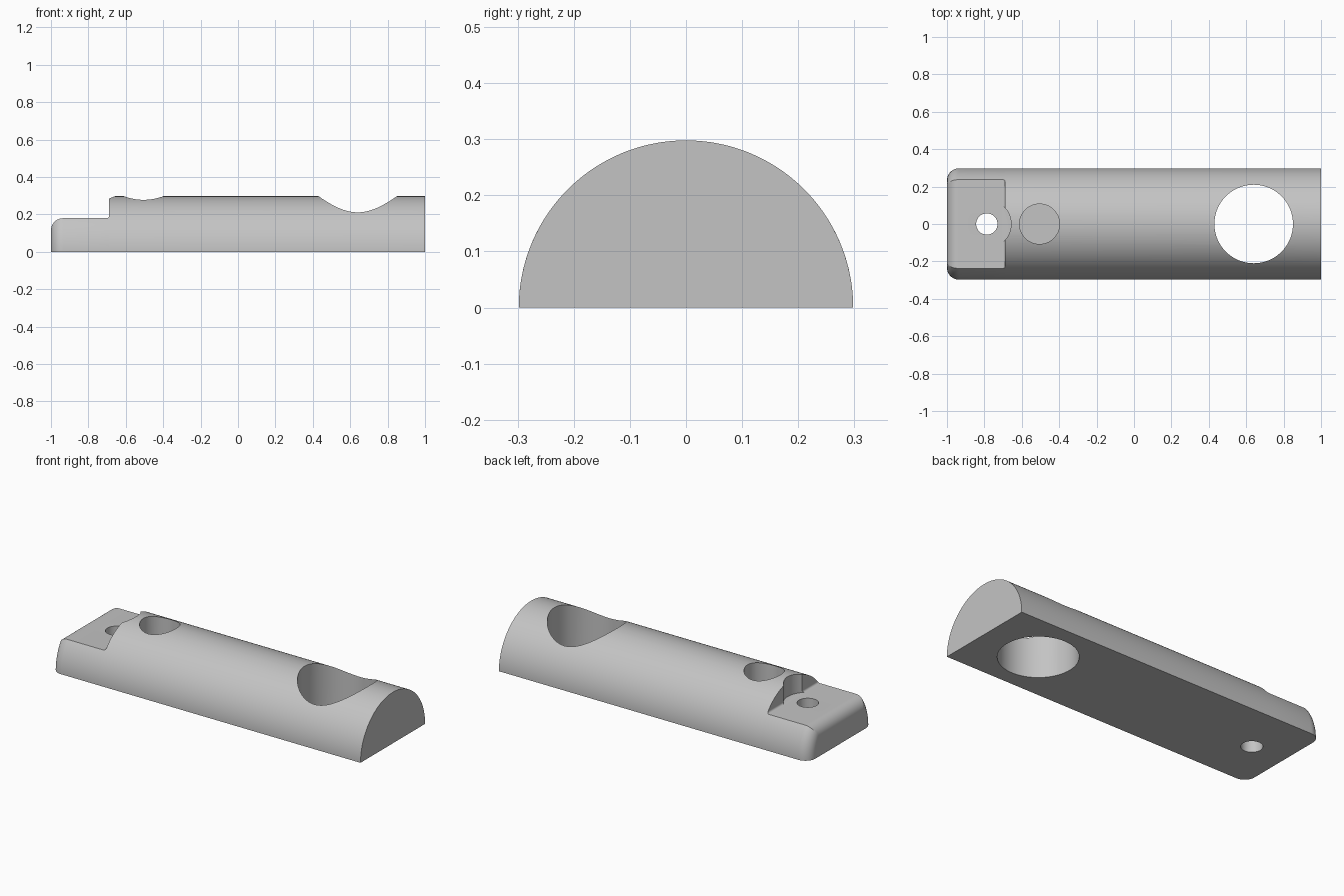
import bpy, bmesh, math

if "Cube" in bpy.data.objects:
    bpy.data.objects.remove(bpy.data.objects["Cube"])

RADIUS = 0.298      # half-round bar
TONGUE = 0.18       # height of the lowered end
STEP_X = -0.69
ROUND = 0.065       # rounding of the tongue end
FILLET = 0.012      # small fillet at the foot of the step
LOW, HIGH = 20, 48  # segments on each flank and across the top

grey = bpy.data.materials.new("light_grey")
grey.use_nodes = True
grey.diffuse_color = (0.55, 0.55, 0.55, 1)
grey.node_tree.nodes["Principled BSDF"].inputs["Base Color"].default_value = grey.diffuse_color


def section(x, radius, height, flat=True):
    """Half-round outline, its top cut flat at the given height if asked."""
    a = math.asin(height / radius)
    angles = [a * i / LOW for i in range(LOW)]
    angles += [a + (math.pi - 2 * a) * i / HIGH for i in range(HIGH)]
    angles += [math.pi - a + a * i / LOW for i in range(LOW + 1)]
    points = []
    for t in angles:
        z = radius * math.sin(t)
        points.append((x, radius * math.cos(t), min(z, height) if flat else max(z, 0)))
    return points


def loft(name, sections):
    bm = bmesh.new()
    rings = [[bm.verts.new(p) for p in s] for s in sections]
    for r, s in zip(rings, rings[1:]):
        for i in range(len(r)):
            j = (i + 1) % len(r)
            bm.faces.new((r[i], r[j], s[j], s[i]))
    bm.faces.new(rings[0])
    bm.faces.new(rings[-1])
    bmesh.ops.remove_doubles(bm, verts=bm.verts, dist=1e-5)
    bmesh.ops.recalc_face_normals(bm, faces=bm.faces)
    mesh = bpy.data.meshes.new(name)
    bm.to_mesh(mesh)
    bm.free()
    obj = bpy.data.objects.new(name, mesh)
    mesh.materials.append(grey)
    bpy.context.collection.objects.link(obj)
    return obj


# Rounded end, tongue, filleted step, then the full half-round bar
sections = []
for i in range(11):
    t = math.pi / 2 * i / 10
    inset = ROUND * (1 - math.sin(t))
    sections.append(section(-1 + ROUND * (1 - math.cos(t)), RADIUS - inset, TONGUE - inset))
for i in range(6):
    t = math.pi / 2 * i / 5
    top = TONGUE + FILLET * (1 - math.cos(t))
    sections.append(section(STEP_X - FILLET + FILLET * math.sin(t), RADIUS, top))
for x in (STEP_X, 1):
    sections.append(section(x, RADIUS, TONGUE + FILLET, flat=False))
body = loft("half_round_bar", sections)
bpy.context.view_layer.objects.active = body


def drill(x, radius, bottom):
    """Cut a vertical round hole from above down to the given height."""
    top = 0.5
    bpy.ops.mesh.primitive_cylinder_add(vertices=96, radius=radius, depth=top - bottom,
                                        location=(x, 0, (top + bottom) / 2))
    cutter = bpy.context.object
    cutter.name = "hole_cutter"
    cutter.hide_render = True
    cutter.data.materials.append(grey)
    bpy.context.view_layer.objects.active = body
    mod = body.modifiers.new("hole", "BOOLEAN")
    mod.operation = "DIFFERENCE"
    mod.solver = "EXACT"
    mod.object = cutter
    bpy.ops.object.modifier_apply(modifier=mod.name)
    bpy.data.objects.remove(cutter)


drill(0.64, 0.21, -0.2)             # large through hole
drill(-0.505, 0.107, 0.15)          # blind hole
drill(-0.787, 0.13, TONGUE + 0.001) # screw head clearance in the step
drill(-0.787, 0.057, -0.2)          # screw hole

bpy.ops.object.select_all(action="DESELECT")
body.select_set(True)
bpy.context.view_layer.objects.active = body
bpy.ops.object.shade_smooth_by_angle(angle=math.radians(30))
